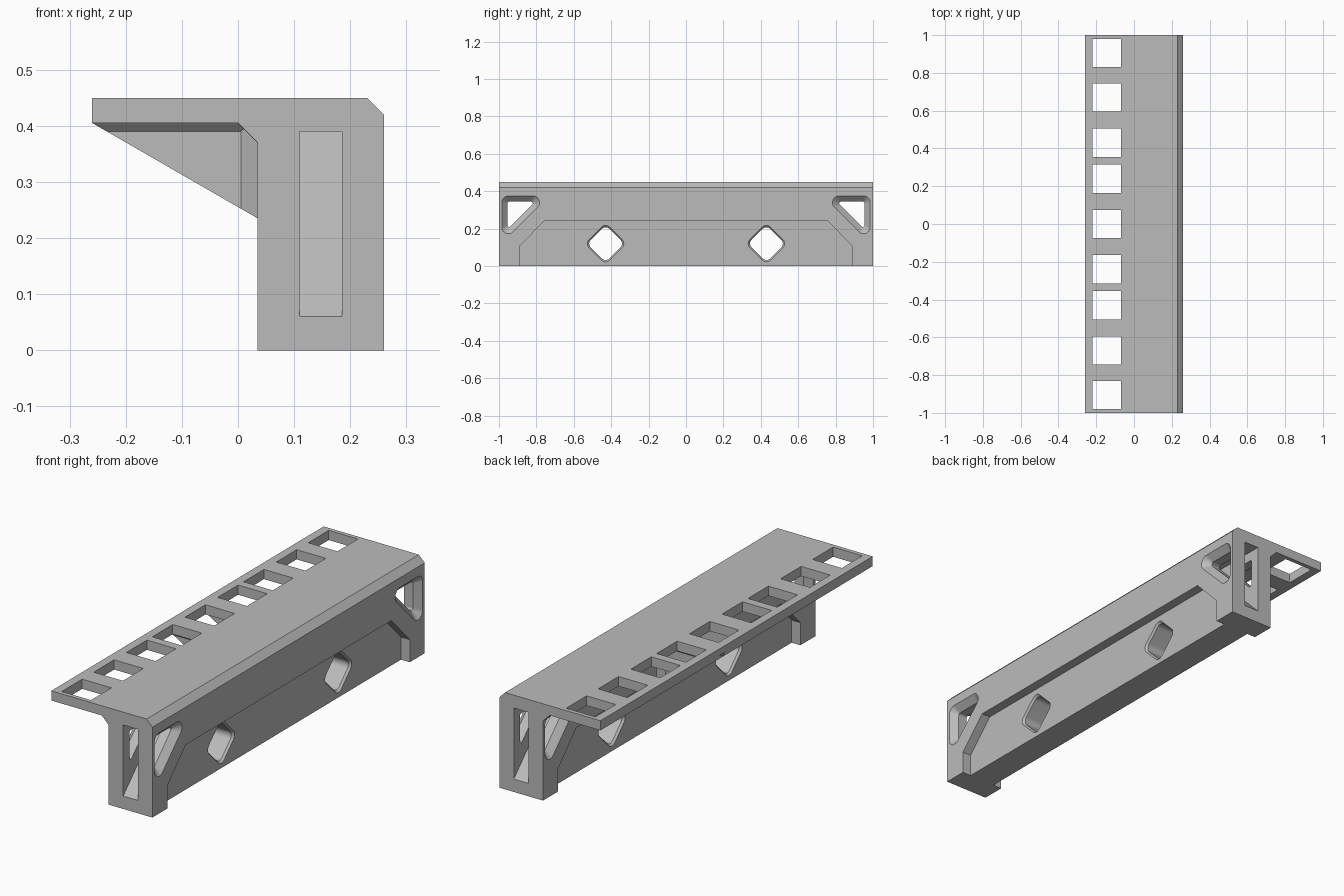
import bpy, bmesh, math
from mathutils import Vector

if "Cube" in bpy.data.objects:
    bpy.data.objects.remove(bpy.data.objects["Cube"], do_unlink=True)

grey = bpy.data.materials.new("plain grey")
grey.use_nodes = True
colour = (0.5, 0.5, 0.5, 1)
grey.diffuse_color = colour
grey.node_tree.nodes["Principled BSDF"].inputs["Base Color"].default_value = colour


def loft(name, loops):
    """Solid through matching loops of 3D points, capped at both ends."""
    bm = bmesh.new()
    rings = [[bm.verts.new(p) for p in loop] for loop in loops]
    n = len(rings[0])
    for a, b in zip(rings, rings[1:]):
        for i in range(n):
            j = (i + 1) % n
            bm.faces.new((a[i], a[j], b[j], b[i]))
    bm.faces.new(rings[0])
    bm.faces.new(rings[-1])
    bmesh.ops.recalc_face_normals(bm, faces=bm.faces)
    mesh = bpy.data.meshes.new(name)
    bm.to_mesh(mesh)
    bm.free()
    mesh.materials.append(grey)
    ob = bpy.data.objects.new(name, mesh)
    bpy.context.collection.objects.link(ob)
    return ob


def along_x(name, sections):
    """Loft of (x, yz outline) sections."""
    return loft(name, [[(x, y, z) for y, z in pts] for x, pts in sections])


def along_y(name, pts, y0, y1):
    return loft(name, [[(x, y, z) for x, z in pts] for y in (y0, y1)])


def rounded(points, r, steps=8):
    """Outline with every corner replaced by an arc of radius r."""
    out = []
    pts = [Vector(p) for p in points]
    for i, p in enumerate(pts):
        u = (pts[i - 1] - p).normalized()
        v = (pts[(i + 1) % len(pts)] - p).normalized()
        half = u.angle(v) / 2
        centre = p + (u + v).normalized() * r / math.sin(half)
        reach = r / math.tan(half)
        a, b = p + u * reach - centre, p + v * reach - centre
        for k in range(steps + 1):
            out.append(tuple(centre + a.lerp(b, k / steps).normalized() * r))
    return out


def mirror(pts, s):
    return [(y * s, z) for y, z in pts]


def cut(target, cutter):
    mod = target.modifiers.new("cut", 'BOOLEAN')
    mod.operation = 'DIFFERENCE'
    mod.solver = 'EXACT'
    mod.object = cutter
    bpy.context.view_layer.objects.active = target
    bpy.ops.object.modifier_apply(modifier=mod.name)
    bpy.data.objects.remove(cutter, do_unlink=True)


# Angle rail: top flange and upright in one profile
RIGHT, WALL, LEFT, TOP, UNDER = 0.26, 0.035, -0.26, 0.45, 0.405
rail = along_y("rail", [(WALL, 0), (RIGHT, 0), (RIGHT, 0.42), (0.23, TOP),
                        (LEFT, TOP), (LEFT, UNDER), (0, UNDER), (WALL, 0.37)], -1, 1)

# Square mounting holes in the flange
for y in (-0.905, -0.67, -0.43, -0.24, 0, 0.24, 0.43, 0.67, 0.905):
    cut(rail, along_y("hole_cutter", [(-0.22, 0.3), (-0.07, 0.3), (-0.07, 0.5), (-0.22, 0.5)],
                      y - 0.075, y + 0.075))

# Shallow recesses low on both sides, leaving a foot at each end
half = [(-0.89, -0.05), (-0.89, 0.105), (-0.755, 0.245)]
outline = half + mirror(half, -1)[::-1]
for x0, x1 in ((0.215, 0.3), (0, 0.08)):
    cut(rail, along_x("recess_cutter", [(x0, outline), (x1, outline)]))

pocket = [(-1.05, 0.01), (-0.67, 0.39), (-1.05, 0.39)]
window_wide = rounded([(-0.985, 0.123), (-0.985, 0.375), (-0.733, 0.375)], 0.035)
window_thin = rounded([(-0.955, 0.195), (-0.955, 0.345), (-0.805, 0.345)], 0.01)


def diamond(grow):
    return rounded([(-0.43, 0.01 - grow), (-0.54 - grow, 0.12),
                    (-0.43, 0.23 + grow), (-0.32 + grow, 0.12)], 0.03)


for s in (-1, 1):
    # Sloping slot in the end face
    p = mirror(pocket, s)
    cut(rail, along_x("pocket_cutter", [(0.11, p), (0.185, p)]))
    # Triangular window with bevelled rims
    wide, thin = mirror(window_wide, s), mirror(window_thin, s)
    cut(rail, along_x("window_cutter", [(0.28, wide), (RIGHT, wide), (0.23, thin),
                                        (0.065, thin), (WALL, wide), (0, wide)]))
    # Rounded diamond bolt hole with a fine bevel
    wide, thin = mirror(diamond(0), s), mirror(diamond(-0.01), s)
    cut(rail, along_x("bolt_cutter", [(0.28, wide), (0.215, wide), (0.205, thin),
                                      (0.09, thin), (0.08, wide), (0, wide)]))

bpy.ops.object.select_all(action='DESELECT')
rail.select_set(True)
bpy.context.view_layer.objects.active = rail
bpy.ops.object.shade_smooth_by_angle(angle=math.radians(30))


# Triangular gussets with bevelled joints to the flange and the upright
def slope_z(x):
    return UNDER - (x - LEFT) * 0.576


def slope_x(z):
    return LEFT + (UNDER - min(z, UNDER)) / 0.576


t = 0.0175
for name, y in (("front", -0.125), ("back", 0.125)):
    along_y(name + "_gusset", [(LEFT, UNDER), (-0.2, 0.42), (0.08, 0.42), (0.08, slope_z(0.08))],
            y - t, y + t)
    strip = [(-t, 0.39), (t, 0.39), (t + 0.015, UNDER), (t + 0.015, 0.42),
             (-t - 0.015, 0.42), (-t - 0.015, UNDER)]
    loft(name + "_flange_bevel", [[(slope_x(z), y + w, z) for w, z in strip],
                                  [(0.04, y + w, z) for w, z in strip]])
    strip = [(0.005, -t), (0.005, t), (WALL, t + 0.025), (0.06, t + 0.025),
             (0.06, -t - 0.025), (WALL, -t - 0.025)]
    loft(name + "_upright_bevel", [[(x, y + w, slope_z(x)) for x, w in strip],
                                   [(x, y + w, 0.42) for x, w in strip]])
